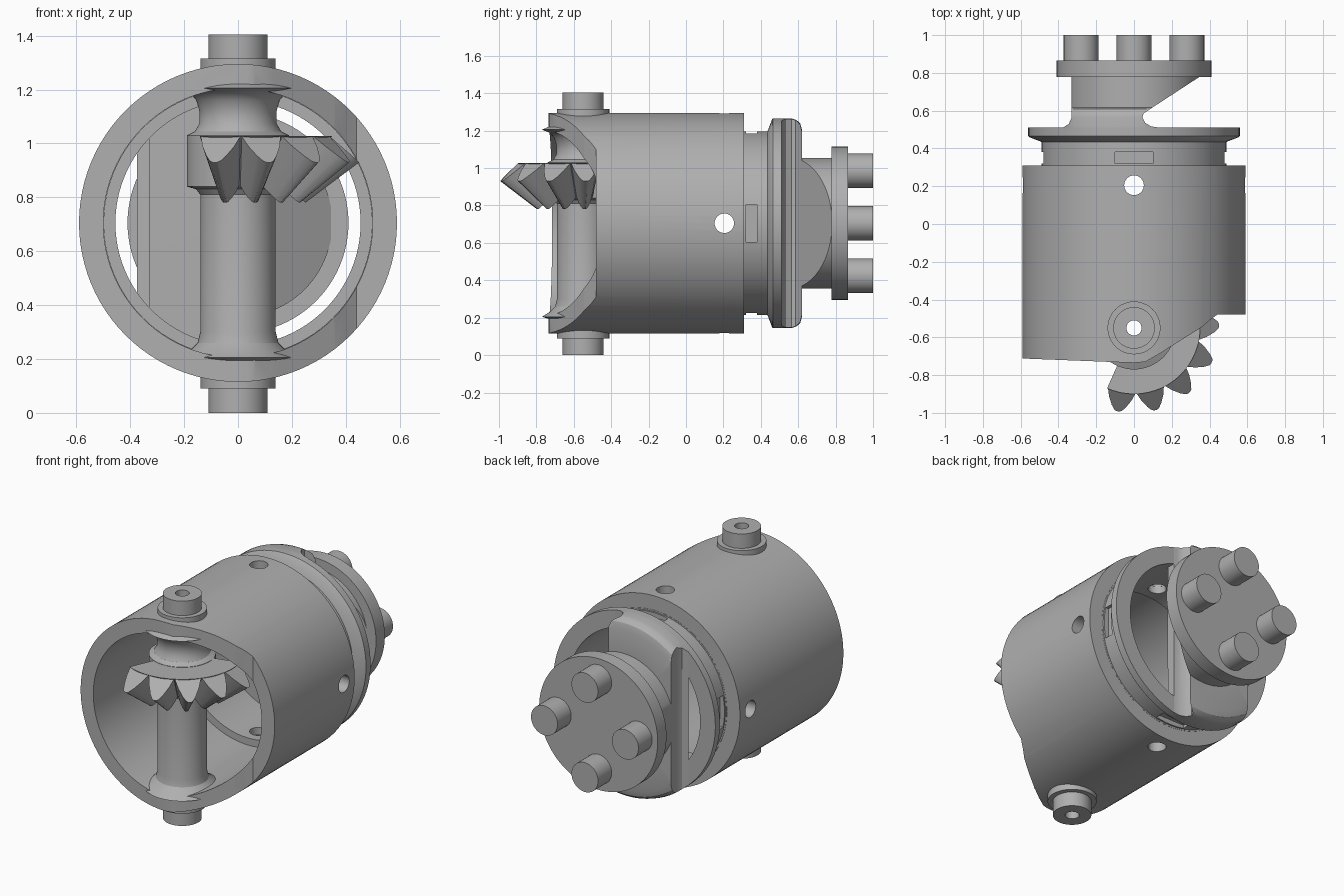
import bpy, bmesh
from math import sin, cos, pi, radians
from mathutils import Vector

CZ = 0.705      # height of the housing axis
SY = -0.55      # y position of the cross shaft

cube = bpy.data.objects.get("Cube")
if cube:
    bpy.data.objects.remove(cube)

grey = bpy.data.materials.new("metal_grey")
grey.use_nodes = True
COLOUR = (0.43, 0.43, 0.43, 1)
grey.diffuse_color = COLOUR
grey.node_tree.nodes["Principled BSDF"].inputs["Base Color"].default_value = COLOUR


def finish(name, bm):
    bmesh.ops.recalc_face_normals(bm, faces=bm.faces)
    me = bpy.data.meshes.new(name)
    bm.to_mesh(me)
    bm.free()
    ob = bpy.data.objects.new(name, me)
    bpy.context.collection.objects.link(ob)
    me.materials.append(grey)
    return ob


def along_y(r, a, h):
    return Vector((r * cos(a), h, CZ + r * sin(a)))


def along_shaft(r, a, h):
    return Vector((r * cos(a), SY + r * sin(a), h))


def revolve(name, profile, place, start=0, end=360, steps=96):
    """Sweep a closed (radius, height) profile around an axis."""
    bm = bmesh.new()
    full = end - start == 360
    rings = []
    for i in range(steps if full else steps + 1):
        a = radians(start + (end - start) * i / steps)
        rings.append([bm.verts.new(place(r, a, h)) for r, h in profile])
    pairs = list(zip(rings, rings[1:]))
    if full:
        pairs.append((rings[-1], rings[0]))
    n = len(profile)
    for p, q in pairs:
        for j in range(n):
            k = (j + 1) % n
            bm.faces.new((p[j], p[k], q[k], q[j]))
    if not full:
        bm.faces.new(rings[0])
        bm.faces.new(rings[-1])
    bmesh.ops.remove_doubles(bm, verts=bm.verts, dist=1e-5)
    return finish(name, bm)


def prism(name, outline):
    """Extrude an xy outline through the full height."""
    bm = bmesh.new()
    face = bm.faces.new([bm.verts.new((x, y, -0.5)) for x, y in outline])
    new = bmesh.ops.extrude_face_region(bm, geom=[face])["geom"]
    bmesh.ops.translate(bm, vec=(0, 0, 2.5),
                        verts=[v for v in new if isinstance(v, bmesh.types.BMVert)])
    return finish(name, bm)


def rod(name, a, b, radius, sides=40):
    """Cylinder between two points."""
    a, b = Vector(a), Vector(b)
    bm = bmesh.new()
    bmesh.ops.create_cone(bm, cap_ends=True, segments=sides, radius1=radius,
                          radius2=radius, depth=(b - a).length)
    bm.transform((b - a).to_track_quat('Z', 'Y').to_matrix().to_4x4())
    bmesh.ops.translate(bm, vec=(a + b) / 2, verts=bm.verts)
    return finish(name, bm)


def box(name, centre, size):
    bm = bmesh.new()
    bmesh.ops.create_cube(bm, size=1)
    bmesh.ops.scale(bm, vec=size, verts=bm.verts)
    bmesh.ops.translate(bm, vec=centre, verts=bm.verts)
    return finish(name, bm)


def combine(ob, tool, operation='DIFFERENCE'):
    mod = ob.modifiers.new("cut", 'BOOLEAN')
    mod.object, mod.operation, mod.solver = tool, operation, 'EXACT'
    bpy.context.view_layer.objects.active = ob
    bpy.ops.object.modifier_apply(modifier=mod.name)
    bpy.data.objects.remove(tool)


# Tubular housing with a stepped, slanted front end
housing = revolve("housing", [(0.5, -0.8), (0.59, -0.8), (0.59, 0.31), (0.5, 0.31)], along_y)
combine(housing, prism("front_cutter", [
    (-0.7, -0.712), (-0.59, -0.712), (0, -0.735), (0.06, -0.73), (0.13, -0.69),
    (0.36, -0.545), (0.4, -0.51), (0.44, -0.48), (0.7, -0.48), (0.7, -1), (-0.7, -1)]))
combine(housing, rod("shaft_cutter", (0, SY, -0.2), (0, SY, 1.6), 0.1))

# Inner sleeve with the rear flange ring
sleeve = revolve("sleeve", [(0.455, 0.1), (0.499, 0.1), (0.499, 0.31), (0.49, 0.31), (0.49, 0.435),
                            (0.555, 0.46), (0.56, 0.465), (0.56, 0.51), (0.455, 0.51)], along_y)

# Cross-drilled holes through housing and sleeve
for part in (housing, sleeve):
    combine(part, rod("hole_cutter", (0, 0.205, -0.2), (0, 0.205, 1.6), 0.052))
    combine(part, rod("hole_cutter", (-0.8, 0.205, CZ), (0.8, 0.205, CZ), 0.052))

# Shallow slots around the neck
for sx, sz in ((1, 0), (-1, 0), (0, 1), (0, -1)):
    size = (0.06 if sx else 0.2, 0.06, 0.06 if sz else 0.2)
    combine(sleeve, box("slot_cutter", (0.49 * sx, 0.35, CZ + 0.49 * sz), size))

# Bridge across the flange, rising into a wedge-cut neck
bridge = revolve("bridge", [(0, 0.45), (0.555, 0.46), (0.56, 0.465), (0.56, 0.565), (0.552, 0.59),
                            (0.535, 0.61), (0.5, 0.62), (0.35, 0.62), (0.35, 0.785), (0, 0.785)], along_y)
combine(bridge, prism("bridge_profile", [
    (-0.33, 0.4), (-0.33, 0.508), (-0.375, 0.511), (-0.345, 0.53), (-0.33, 0.565),
    (-0.33, 0.85), (0.45, 0.85), (0.345, 0.778), (0.08, 0.605), (0.05, 0.585),
    (0.045, 0.565), (0.06, 0.535), (0.09, 0.517), (0.13, 0.511), (0.13, 0.4)]), 'INTERSECT')

# Drive plate with four pins
plate = revolve("drive_plate", [(0, 0.778), (0.41, 0.778), (0.41, 0.865), (0, 0.865)], along_y)
pins = [rod("drive_pin", (dx, 0.84, CZ + dz), (dx, 1, CZ + dz), 0.092)
        for dx, dz in ((0.28, 0), (-0.28, 0), (0, 0.28), (0, -0.28))]

# Hollow cross shaft with end pins, collars, flared roots and gear hub
shaft = revolve("cross_shaft", [
    (0.04, 0), (0.11, 0), (0.11, 0.09), (0.14, 0.09), (0.14, 0.18), (0.22, 0.205), (0.18, 0.23),
    (0.15, 0.26), (0.14, 0.3), (0.14, 0.81), (0.155, 0.83), (0.19, 0.84), (0.19, 1.03),
    (0.16, 1.045), (0.143, 1.075), (0.143, 1.12), (0.155, 1.16), (0.18, 1.19), (0.22, 1.205),
    (0.14, 1.24), (0.14, 1.315), (0.11, 1.315), (0.11, 1.405), (0.04, 1.405)], along_shaft, steps=64)

# Bevel gear sector
gear = revolve("gear_sector", [(0.1, 0.84), (0.19, 0.84), (0.35, 1.028), (0.1, 1.028)],
               along_shaft, -114, 15, 30)


# Tapered teeth: a back-cone section hulled to a smaller inner section
def tooth(angle):
    bm = bmesh.new()
    for root, tip, scale in (((0.345, 1.028), (0.45, 0.93), 1), ((0.19, 0.845), (0.25, 0.78), 0.55)):
        for t, half in ((0, 0.076), (0.4, 0.06), (0.75, 0.038), (0.95, 0.02), (1, 0.008)):
            r = root[0] + (tip[0] - root[0]) * t
            z = root[1] + (tip[1] - root[1]) * t
            for side in (-1, 1):
                bm.verts.new(along_shaft(r, angle + side * half * scale / r, z))
    bmesh.ops.convex_hull(bm, input=bm.verts)
    return finish("gear_tooth", bm)


teeth = [tooth(radians(-101 + 25.7 * i)) for i in range(5)]

# Smooth round surfaces, keep edges sharp
bpy.ops.object.select_all(action='DESELECT')
for ob in [housing, sleeve, bridge, plate, shaft, gear] + pins + teeth:
    ob.select_set(True)
    bpy.context.view_layer.objects.active = ob
bpy.ops.object.shade_smooth_by_angle(angle=radians(30))
